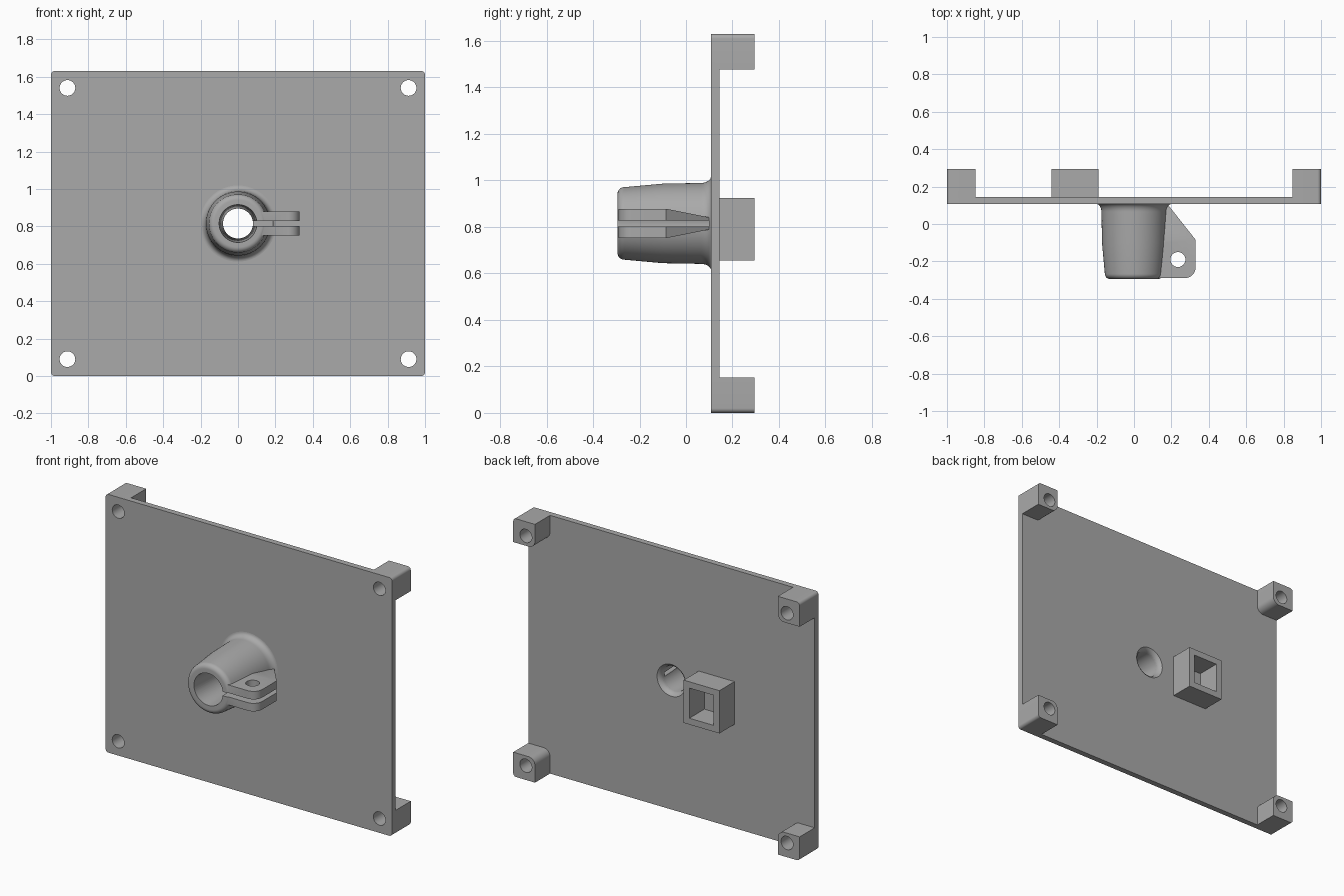
import bpy, bmesh, math
from mathutils import Vector

if "Cube" in bpy.data.objects:
    bpy.data.objects.remove(bpy.data.objects["Cube"], do_unlink=True)

W, H = 2.0, 1.63              # panel width and height
CZ = H / 2                    # height of the hub axis
Y_FRONT, Y_BACK, Y_END = 0.108, 0.145, 0.295

grey = bpy.data.materials.new("plain grey")
grey.use_nodes = True
colour = (0.4, 0.4, 0.4, 1)
grey.diffuse_color = colour
grey.node_tree.nodes["Principled BSDF"].inputs["Base Color"].default_value = colour


def finish(name, bm):
    bmesh.ops.recalc_face_normals(bm, faces=bm.faces[:])
    mesh = bpy.data.meshes.new(name)
    bm.to_mesh(mesh)
    bm.free()
    mesh.materials.append(grey)
    obj = bpy.data.objects.new(name, mesh)
    bpy.context.collection.objects.link(obj)
    return obj


def prism(name, outline, y0, y1):
    """Extrude an (x, z) outline along y."""
    bm = bmesh.new()
    face = bm.faces.new([bm.verts.new((x, y0, z)) for x, z in outline])
    ext = bmesh.ops.extrude_face_region(bm, geom=[face])
    verts = [v for v in ext["geom"] if isinstance(v, bmesh.types.BMVert)]
    bmesh.ops.translate(bm, verts=verts, vec=(0, y1 - y0, 0))
    return finish(name, bm)


def rounded(x0, x1, z0, z1, radii, steps=8):
    """Rectangle outline; radii in order: low left, low right, high right, high left."""
    corners = [(x0, z0, 1, 1), (x1, z0, -1, 1), (x1, z1, -1, -1), (x0, z1, 1, -1)]
    pts = []
    for i, ((x, z, sx, sz), r) in enumerate(zip(corners, radii)):
        if r == 0:
            pts.append((x, z))
            continue
        for k in range(steps + 1):
            a = math.pi * (1 + i / 2) + math.pi / 2 * k / steps
            pts.append((x + sx * r + r * math.cos(a), z + sz * r + r * math.sin(a)))
    return pts


def box(name, x0, x1, y0, y1, z0, z1):
    return prism(name, rounded(x0, x1, z0, z1, (0, 0, 0, 0)), y0, y1)


def lathe(name, profile, steps=64):
    """Revolve (y, radius) points about the hub axis."""
    bm = bmesh.new()
    vs = [bm.verts.new((r, y, CZ)) for y, r in profile]
    es = [bm.edges.new(pair) for pair in zip(vs, vs[1:])]
    bmesh.ops.spin(bm, geom=vs + es, cent=(0, 0, CZ), axis=(0, 1, 0),
                   angle=math.tau, steps=steps, use_duplicate=False)
    bmesh.ops.remove_doubles(bm, verts=bm.verts[:], dist=1e-5)
    return finish(name, bm)


def drill(x, y, z, radius, depth, along_y):
    rot = (math.pi / 2, 0, 0) if along_y else (0, 0, 0)
    bpy.ops.mesh.primitive_cylinder_add(vertices=40, radius=radius, depth=depth,
                                        location=(x, y, z), rotation=rot)
    return bpy.context.object


def combine(target, tool, operation, keep=False):
    mod = target.modifiers.new(operation.lower(), "BOOLEAN")
    mod.operation, mod.object, mod.solver = operation, tool, "EXACT"
    bpy.context.view_layer.objects.active = target
    bpy.ops.object.modifier_apply(modifier=mod.name)
    if not keep:
        bpy.data.objects.remove(tool, do_unlink=True)


# Mounting panel with four corner posts
panel = prism("mounting_panel", rounded(-W/2, W/2, 0, H, [0.02] * 4), Y_FRONT, Y_BACK)
POST, OUT, INNER = 0.152, 0.02, 0.045
for right in (0, 1):
    for top in (0, 1):
        x0 = W/2 - POST if right else -W/2
        z0 = H - POST if top else 0
        order = [(0, 0), (1, 0), (1, 1), (0, 1)]
        radii = [0] * 4
        here = order.index((right, top))
        radii[here], radii[(here + 2) % 4] = OUT, INNER
        post = prism("post", rounded(x0, x0 + POST, z0, z0 + POST, radii), Y_FRONT, Y_END)
        combine(panel, post, "UNION")
for x in (-0.912, 0.912):
    for z in (0.09, H - 0.09):
        combine(panel, drill(x, 0.2, z, 0.042, 0.6, True), "DIFFERENCE")

# Hollow square socket on the back
socket = box("rear_socket", -0.44, -0.19, Y_BACK, Y_END, 0.655, 0.925)
combine(socket, box("cavity", -0.4, -0.23, Y_BACK - 0.01, Y_END + 0.1, 0.695, 0.885),
        "DIFFERENCE")

# Tapered hub with rounded nose and flared foot
profile = [(-0.295, 0)]
for k in range(9):
    a = math.pi / 2 * k / 8
    profile.append((-0.265 - 0.03 * math.cos(a), 0.126 + 0.03 * math.sin(a)))
profile += [(-0.1, 0.171), (0.065, 0.174)]
for k in range(1, 9):
    a = math.pi / 2 * k / 8
    profile.append((0.065 + 0.043 * math.sin(a), 0.204 - 0.03 * math.cos(a)))
profile += [(0.12, 0.204), (0.12, 0)]
hub = lathe("clamp_hub", profile)

# Clamp ear: flat front part, rear part thinning towards the panel
Y_BEND = -0.085
bm = bmesh.new()
arc = [(0.27 + 0.06 * math.sin(a), -0.23 - 0.06 * math.cos(a))
       for a in (math.pi / 2 * k / 8 for k in range(9))]
front = [bm.verts.new((x, y, 0)) for x, y in [(0.06, -0.29)] + arc]
bend = [bm.verts.new((x, Y_BEND, 0)) for x in (0.33, 0.06)]
rear = [bm.verts.new((x, 0.115, 0)) for x in (0.06, 0.172)]
faces = [bm.faces.new(front + bend), bm.faces.new([bend[1], bend[0], rear[1], rear[0]])]
lower = bm.verts[:]
ext = bmesh.ops.extrude_face_region(bm, geom=faces)
upper = [v for v in ext["geom"] if isinstance(v, bmesh.types.BMVert)]
for verts, sign in ((lower, -1), (upper, 1)):
    for v in verts:
        half = 0.063 - 0.04 * max(0, v.co.y - Y_BEND) / 0.2
        v.co.z = CZ + sign * half
ear = finish("ear", bm)
combine(hub, ear, "UNION")

# Slot, screw hole and bore
combine(hub, box("slot", 0.02, 0.5, -0.4, 0.1, CZ - 0.0125, CZ + 0.0125), "DIFFERENCE")
combine(hub, drill(0.235, -0.19, CZ, 0.04, 0.4, False), "DIFFERENCE")
bore = lathe("bore", [(-0.35, 0), (-0.35, 0.102), (-0.295, 0.101), (0.11, 0.08),
                      (0.125, 0.083), (0.138, 0.091), (0.146, 0.102), (0.2, 0.102), (0.2, 0)])
combine(hub, bore, "DIFFERENCE", keep=True)
combine(panel, bore, "DIFFERENCE")

# Smooth round surfaces, keep hard edges
for obj in (panel, socket, hub):
    bpy.ops.object.select_all(action="DESELECT")
    obj.select_set(True)
    bpy.context.view_layer.objects.active = obj
    bpy.ops.object.shade_smooth_by_angle(angle=math.radians(30))
